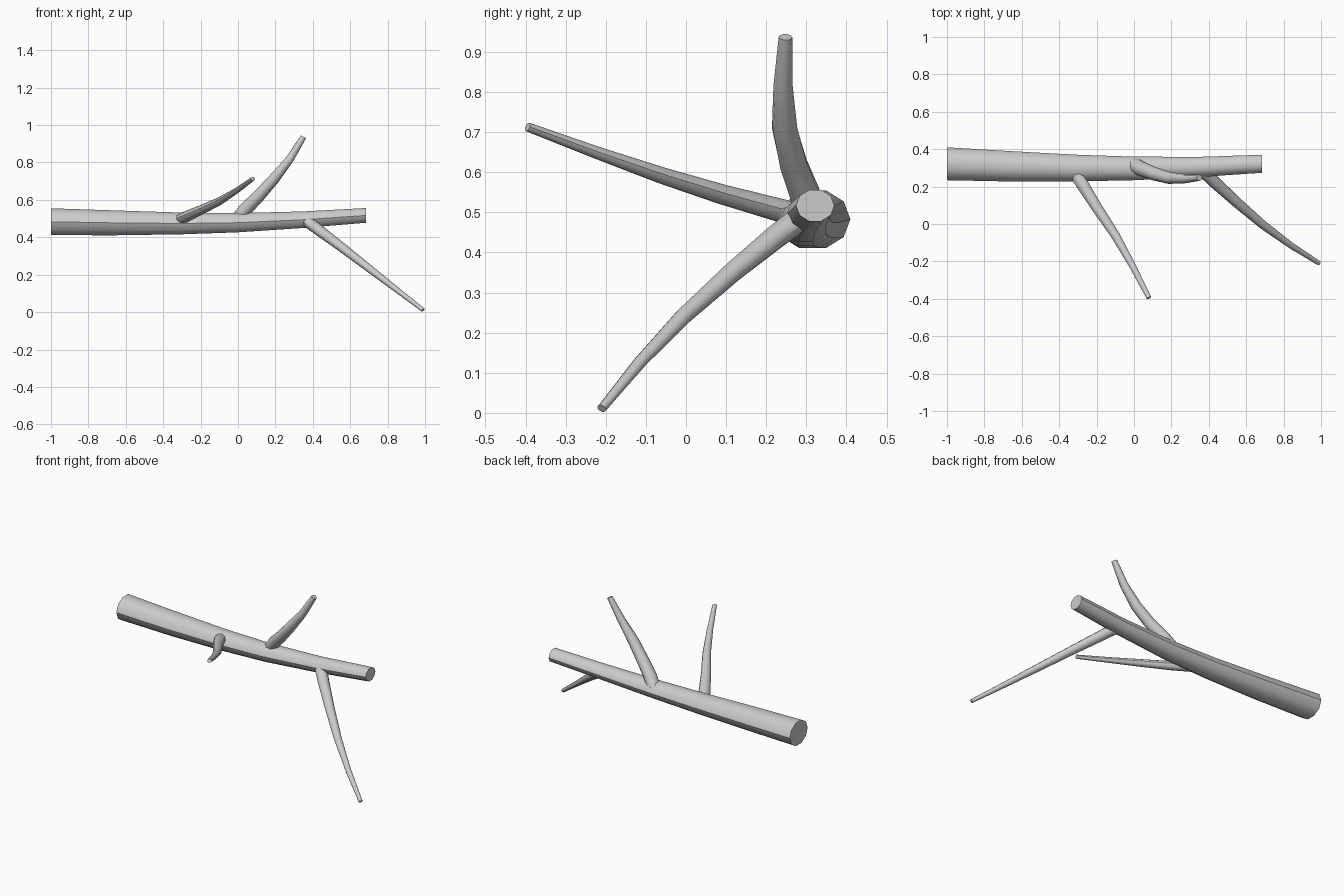
import bpy, bmesh, math
from mathutils import Vector

if "Cube" in bpy.data.objects:
    bpy.data.objects.remove(bpy.data.objects["Cube"])

grey = bpy.data.materials.new("plain_grey")
grey.diffuse_color = (0.6, 0.6, 0.6, 1)
grey.use_nodes = True
grey.node_tree.nodes["Principled BSDF"].inputs["Base Color"].default_value = grey.diffuse_color
SIDES = 10
SQUASH = 0.86  # the whole model is slightly flattened in height


def tapered_limb(name, points, upright_rings=False):
    """Closed tapered tube through (x, y, z, radius) points."""
    bm = bmesh.new()
    centres = [Vector(p[:3]) for p in points]
    rings = []
    for i, p in enumerate(points):
        t = centres[min(i + 1, len(points) - 1)] - centres[max(i - 1, 0)]
        t = Vector((1, 0, 0)) if upright_rings else t.normalized()
        side = Vector((0, 0, 1)).cross(t).normalized()
        up = t.cross(side)
        ring = []
        for k in range(SIDES):
            a = 2 * math.pi * k / SIDES
            off = (side * math.cos(a) + up * math.sin(a)) * p[3]
            off.z *= SQUASH
            ring.append(bm.verts.new(centres[i] + off))
        rings.append(ring)
    for a, b in zip(rings, rings[1:]):
        for k in range(SIDES):
            n = (k + 1) % SIDES
            bm.faces.new((a[k], a[n], b[n], b[k]))
    bm.faces.new(rings[0][::-1])
    bm.faces.new(rings[-1])
    bmesh.ops.recalc_face_normals(bm, faces=bm.faces)
    mesh = bpy.data.meshes.new(name)
    bm.to_mesh(mesh)
    bm.free()
    mesh.materials.append(grey)
    ob = bpy.data.objects.new(name, mesh)
    bpy.context.collection.objects.link(ob)
    bpy.ops.object.select_all(action='DESELECT')
    ob.select_set(True)
    bpy.context.view_layer.objects.active = ob
    bpy.ops.object.shade_smooth_by_angle(angle=math.radians(40))


# Main bough
tapered_limb("main_branch", [
    (-1.0, 0.322, 0.483, 0.088), (-0.65, 0.308, 0.477, 0.081),
    (-0.3, 0.299, 0.474, 0.071), (0.0, 0.297, 0.478, 0.063),
    (0.35, 0.305, 0.494, 0.054), (0.685, 0.322, 0.517, 0.048)], True)

# Twig reaching forward
tapered_limb("front_twig", [
    (-0.315, 0.285, 0.488, 0.036), (-0.29, 0.235, 0.505, 0.034),
    (-0.20, 0.09, 0.545, 0.029), (-0.10, -0.06, 0.592, 0.024),
    (-0.01, -0.22, 0.648, 0.018), (0.08, -0.395, 0.713, 0.013)])

# Twig reaching up
tapered_limb("upper_twig", [
    (0.0, 0.315, 0.495, 0.040), (0.04, 0.295, 0.55, 0.039),
    (0.11, 0.268, 0.62, 0.036), (0.19, 0.246, 0.71, 0.032),
    (0.275, 0.242, 0.815, 0.024), (0.35, 0.248, 0.937, 0.017)])

# Twig hanging down to the ground
tapered_limb("lower_twig", [
    (0.37, 0.285, 0.485, 0.035), (0.43, 0.225, 0.44, 0.033),
    (0.55, 0.115, 0.350, 0.028), (0.69, -0.005, 0.242, 0.023),
    (0.84, -0.115, 0.126, 0.017), (0.99, -0.21, 0.011, 0.012)])
